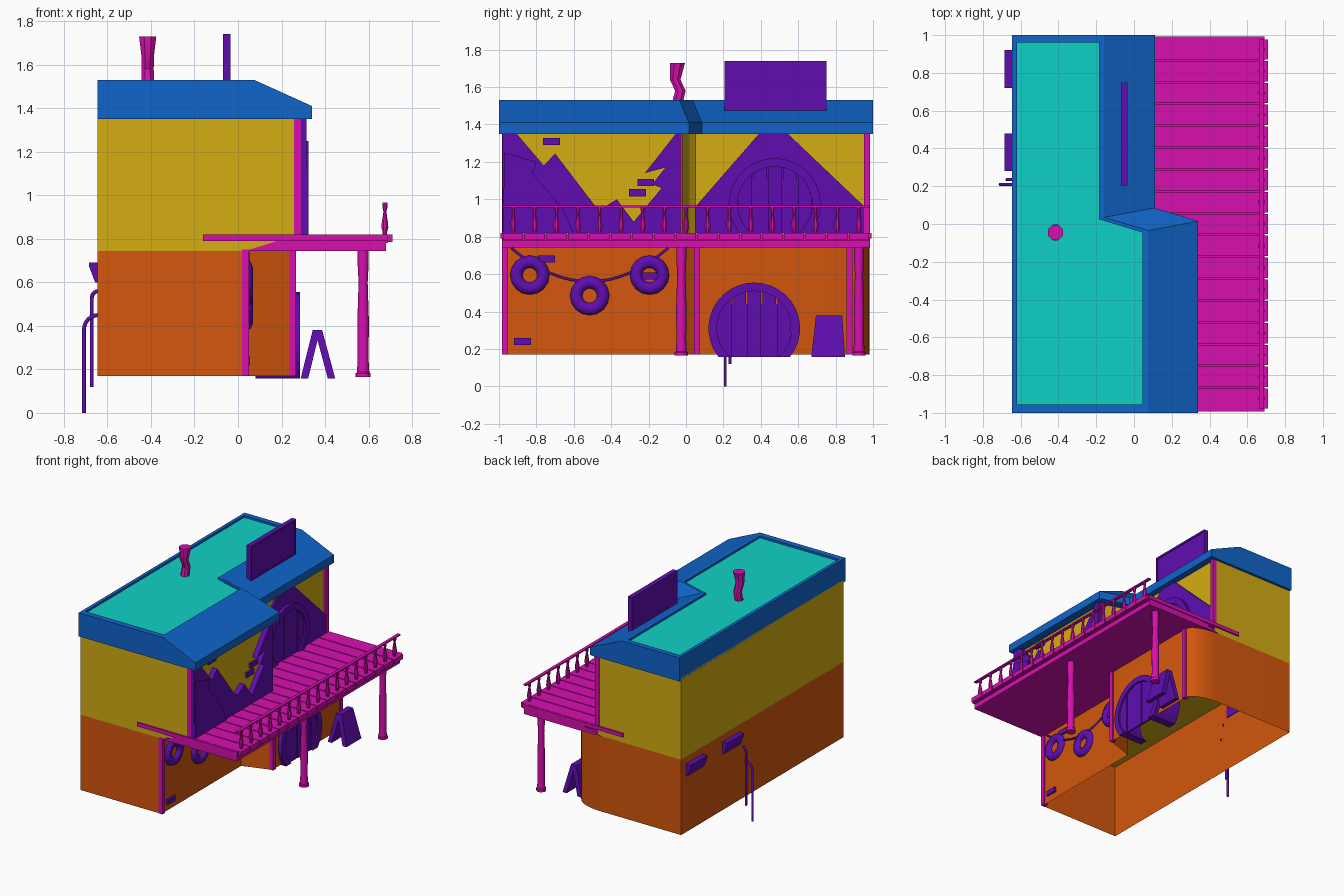
import bpy
import bmesh
import math
from mathutils import Vector

default_cube = bpy.data.objects.get("Cube")
if default_cube:
    bpy.data.objects.remove(default_cube, do_unlink=True)


def make_material(name, colour):
    material = bpy.data.materials.new(name)
    material.use_nodes = True
    rgba = (*colour, 1)
    material.diffuse_color = rgba
    material.node_tree.nodes["Principled BSDF"].inputs["Base Color"].default_value = rgba
    return material


ORANGE = make_material("lower wall orange", (.66, .095, .004))
YELLOW = make_material("upper wall yellow", (.66, .42, .006))
MAGENTA = make_material("timber magenta", (.68, .005, .43))
PURPLE = make_material("trim purple", (.115, .004, .44))
BLUE = make_material("roof blue", (.005, .13, .6))
TEAL = make_material("roof deck teal", (.005, .64, .57))


def finish(bm, name, materials, smooth=False):
    bmesh.ops.recalc_face_normals(bm, faces=bm.faces)
    mesh = bpy.data.meshes.new(name)
    bm.to_mesh(mesh)
    bm.free()
    for material in materials:
        mesh.materials.append(material)
    obj = bpy.data.objects.new(name, mesh)
    bpy.context.collection.objects.link(obj)
    if smooth:
        bpy.ops.object.select_all(action="DESELECT")
        obj.select_set(True)
        bpy.context.view_layer.objects.active = obj
        bpy.ops.object.shade_smooth_by_angle(angle=math.radians(40))
    return obj


def bridge(bm, first, second):
    count = len(first)
    for i in range(count):
        j = (i + 1) % count
        bm.faces.new((first[i], first[j], second[j], second[i]))


def prism(name, outline, axis, low, high, material, caps=True, smooth=False):
    """Extrude an outline drawn in the plane across the given axis."""
    bm = bmesh.new()
    place = {"x": lambda a, b, d: (d, a, b),
             "y": lambda a, b, d: (a, d, b),
             "z": lambda a, b, d: (a, b, d)}[axis]
    rings = [[bm.verts.new(place(a, b, d)) for a, b in outline] for d in (low, high)]
    bridge(bm, *rings)
    if caps:
        for ring in rings:
            bm.faces.new(ring)
    return finish(bm, name, [material], smooth)


def box(name, x, y, z, material):
    corners = [(x[0], y[0]), (x[1], y[0]), (x[1], y[1]), (x[0], y[1])]
    return prism(name, corners, "z", z[0], z[1], material)


def lathe(name, x, y, rings, sides, material):
    """Stack circles of (radius, height, sideways shift)."""
    bm = bmesh.new()
    loops = []
    for radius, z, shift in rings:
        turns = [math.tau * (i + .5) / sides for i in range(sides)]
        loops.append([bm.verts.new((x + radius * math.cos(t), y + shift + radius * math.sin(t), z))
                      for t in turns])
    for first, second in zip(loops, loops[1:]):
        bridge(bm, first, second)
    bm.faces.new(loops[0])
    bm.faces.new(loops[-1])
    return finish(bm, name, [material], True)


def tube(name, points, radius, material):
    curve = bpy.data.curves.new(name, "CURVE")
    curve.dimensions = "3D"
    curve.bevel_depth = radius
    curve.bevel_resolution = 1
    curve.use_fill_caps = True
    spline = curve.splines.new("POLY")
    spline.points.add(len(points) - 1)
    for point, position in zip(spline.points, points):
        point.co = (*position, 1)
    curve.materials.append(material)
    obj = bpy.data.objects.new(name, curve)
    bpy.context.collection.objects.link(obj)


# Lower storey: open underneath, with a rounded back corner
corner = [(.03 + .225 * math.cos(t), .88 + .1 * math.sin(t))
          for t in [math.pi / 2 * i / 8 for i in range(9)]]
prism("lower_storey", [(-.645, -.98), (.04, -.98), (.04, -.02), (.255, .05)] + corner + [(-.645, .98)],
      "z", .17, .745, ORANGE, caps=False, smooth=True)

# Upper storey
prism("upper_storey", [(-.645, -.98), (.275, -.98), (.275, -.03), (.2, -.015), (.09, .02),
                       (.06, .05), (.06, .98), (-.645, .98)], "z", .745, 1.37, YELLOW)

# Roof: eave, sloping side and recessed deck
eave = [(-.645, -1), (.34, -1), (.34, .015), (.11, .085), (.11, 1), (-.645, 1)]
ridge = [(-.645, -1), (.075, -1), (.075, -.035), (-.16, .035), (-.16, 1), (-.645, 1)]
deck_edge = [(-.62, -.955), (.045, -.955), (.045, -.045), (-.185, .025), (-.185, .96), (-.62, .96)]
bm = bmesh.new()
layers = [(eave, 1.35), (eave, 1.41), (ridge, 1.53), (deck_edge, 1.53), (deck_edge, 1.515)]
loops = [[bm.verts.new((x, y, z)) for x, y in outline] for outline, z in layers]
for first, second in zip(loops, loops[1:]):
    bridge(bm, first, second)
bm.faces.new(loops[0])
bm.faces.new(loops[-1]).material_index = 1
finish(bm, "roof", [BLUE, TEAL])

# Crooked chimney and roof board
lathe("chimney", -.415, 0, [(.032, 1.5, -.05), (.03, 1.58, -.03), (.031, 1.64, -.058),
                            (.043, 1.73, -.045)], 8, MAGENTA)
box("roof_board", (-.07, -.04), (.205, .75), (1.44, 1.74), PURPLE)
for edge, y, z in (("bottom", (.205, .75), (1.47, 1.485)), ("top", (.205, .75), (1.725, 1.74)),
                   ("front", (.205, .22), (1.47, 1.74)), ("back", (.735, .75), (1.47, 1.74))):
    box("roof_board_frame_" + edge, (-.045, -.034), y, z, PURPLE)

# Corner posts
for name, x, y, z in (("lower_front", .035, -.967, (.17, .75)), ("lower_middle", .25, .06, (.17, .75)),
                      ("lower_back", .25, .873, (.17, .75)), ("upper_front", .274, -.967, (.8, 1.36)),
                      ("upper_middle", .274, -.035, (.8, 1.36)), ("upper_back", .062, .967, (.8, 1.36))):
    box(name + "_post", (x - .016, x + .016), (y - .016, y + .016), z, MAGENTA)

# Balcony: base, end beams, planks, balusters and rail
prism("balcony_base", [(.03, .743), (.68, .743), (.68, .79), (.18, .79)], "y", -.985, .985, MAGENTA)
box("balcony_filler", (.06, .2), (.03, .97), (.75, .79), MAGENTA)
for name, y in (("front_beam", -.985), ("back_beam", .985)):
    box(name, (-.16, .69), (y - .007, y + .007), (.79, .819), MAGENTA)
plank_count = 17
pitch = 1.964 / plank_count
for i in range(plank_count):
    y = -.982 + pitch * (i + .5)
    half = pitch / 2 - .004
    box("balcony_plank", (.05, .71), (y - half, y + half), (.785, .82), MAGENTA)
    lathe("baluster", .675, y, [(.011, .815, 0), (.011, .83, 0), (.017, .85, 0), (.016, .87, 0),
                                (.007, .925, 0), (.012, .94, 0), (.012, .96, 0)], 8, MAGENTA)
box("plank_bed", (.06, .69), (-.98, .98), (.78, .812), MAGENTA)
box("balcony_rail", (.663, .687), (-.98, .98), (.957, .967), MAGENTA)
for y in (-.025, .925):
    lathe("balcony_column", .575, y, [(.036, .165, 0), (.036, .182, 0), (.03, .187, 0), (.026, .25, 0),
                                      (.028, .42, 0), (.022, .6, 0), (.027, .69, 0), (.027, .75, 0)],
          10, MAGENTA)


# Round doors: deep arched frame and a set of planks
def round_door(name, y, z, back, front, floor):
    outer, inner = .245, .2

    def arc(radius):
        start = math.asin((floor - z) / radius)
        span = math.pi - 2 * start
        angles = [start + span * i / 24 for i in range(25)]
        return [(y + radius * math.cos(t), z + radius * math.sin(t)) for t in angles]
    prism(name + "_frame", arc(outer) + arc(inner)[::-1], "x", back, front, PURPLE)
    for i in range(5):
        steps = [-inner + .08 * (i + k / 6) + (.003 if k == 0 else -.003 if k == 6 else 0)
                 for k in range(7)]
        top = [(y + s, z + math.sqrt(inner ** 2 - s * s)) for s in steps]
        bottom = [(y + s, max(floor, z - math.sqrt(inner ** 2 - s * s))) for s in steps[::-1]]
        prism(name + "_plank", top + bottom, "x", front - .03, front - .012 - .004 * (i % 2), PURPLE)
    box(name + "_backing", (front - .03, front - .022), (y - .14, y + .14), (floor, z + .13), PURPLE)


round_door("lower_door", .365, .31, .08, .285, .157)
round_door("upper_door", .475, .975, .05, .1, .82)

# Jagged panels on the upper walls
prism("gable_panel", [(.05, .82), (.05, .96), (.39, 1.35), (.545, 1.35), (.955, .96), (.955, .82)],
      "x", .055, .075, PURPLE)
prism("jagged_panel", [(-.98, .82), (-.98, 1.35), (-.905, 1.35), (-.76, 1.18), (-.7, 1.245), (-.49, .97),
                       (-.45, .95), (-.37, 1), (-.28, .88), (-.13, 1.06), (-.18, 1.08), (-.11, 1.17),
                       (-.22, 1.14), (-.055, 1.35), (-.03, 1.35), (-.03, .82)],
      "x", .268, .315, PURPLE)
prism("jagged_overlay", [(-.98, .82), (-.97, 1.25), (-.8, 1.2), (-.82, 1.14), (-.66, .95), (-.6, .82)],
      "x", .3, .325, PURPLE)

# Loose bricks
for x, y, z in ((.275, -.72, 1.31), (.275, -.26, 1.035), (.275, -.215, 1.09),
                (.04, -.745, .68), (.04, -.875, .24), (.04, -.19, .59)):
    box("brick", (x - .01, x + .015), (y - .045, y + .045), (z - .019, z + .019), PURPLE)

# Hanging tyres and their rope
for y, z in ((-.835, .595), (-.515, .485), (-.195, .595)):
    bpy.ops.mesh.primitive_torus_add(major_segments=16, minor_segments=8, major_radius=.072,
                                     minor_radius=.036, location=(.033, y, z),
                                     rotation=(0, math.pi / 2, 0))
    tyre = bpy.context.object
    tyre.name = "tyre"
    tyre.data.materials.append(PURPLE)
    bpy.ops.object.shade_smooth_by_angle(angle=math.radians(50))
tube("rope", [(.046, -.515 + .42 * t, .56 + .18 * t * t) for t in [i / 8 - 1 for i in range(17)]],
     .007, PURPLE)

# Folding sign on the ground
bm = bmesh.new()
for foot, head in ((.305, .36), (.43, .37)):
    loops = []
    for x, z, front, back in ((foot, .157, .67, .85), (head, .38, .695, .835)):
        loops.append([bm.verts.new((x + dx, y, z)) for dx, y in
                      ((-.017, front), (.017, front), (.017, back), (-.017, back))])
    bridge(bm, *loops)
    for loop in loops:
        bm.faces.new(loop)
finish(bm, "folding_sign", [PURPLE])

# Vents and bent pipes on the plain side wall
for y in (.28, .72):
    prism("vent", [(-.64, .69), (-.685, .69), (-.685, .675), (-.657, .6), (-.64, .6)],
          "y", y, y + .2, PURPLE)
for y, x, top, bottom in ((.235, -.672, .56, .12), (.21, -.708, .45, 0)):
    reach = -.64 - x
    bend = [Vector((x + reach * (1 - math.cos(t)), y, top - reach * (1 - math.sin(t))))
            for t in [math.pi / 2 * i / 6 for i in range(7)]]
    tube("bent_pipe", [Vector((x, y, bottom))] + bend, .009, PURPLE)
